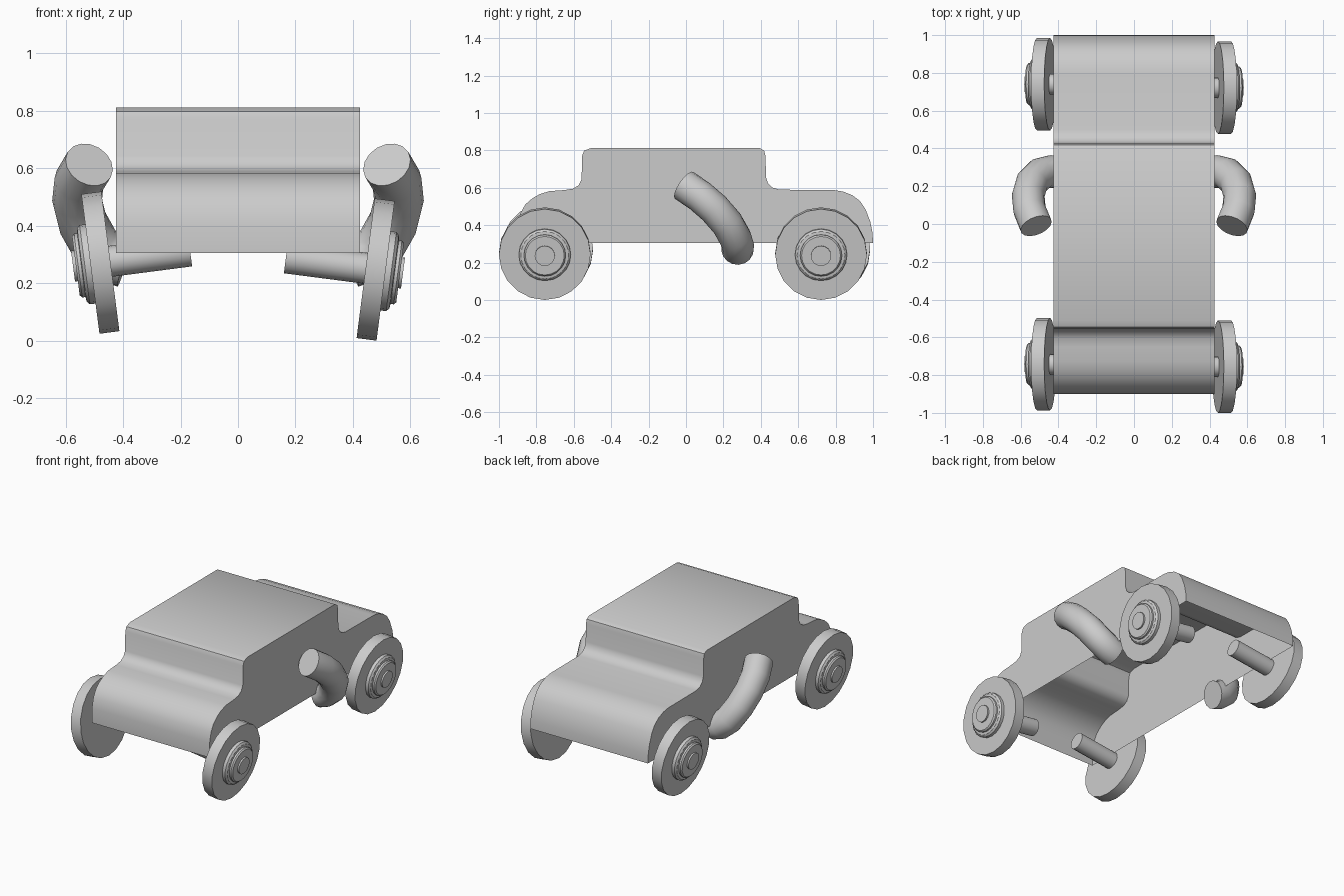
import bpy, bmesh, math
from mathutils import Vector, Matrix

if "Cube" in bpy.data.objects:
    bpy.data.objects.remove(bpy.data.objects["Cube"])


def finish(name, bm, angle=35):
    bmesh.ops.recalc_face_normals(bm, faces=bm.faces)
    me = bpy.data.meshes.new(name)
    bm.to_mesh(me)
    bm.free()
    ob = bpy.data.objects.new(name, me)
    bpy.context.collection.objects.link(ob)
    bpy.ops.object.select_all(action='DESELECT')
    ob.select_set(True)
    bpy.context.view_layer.objects.active = ob
    bpy.ops.object.shade_smooth_by_angle(angle=math.radians(angle))
    return ob


def bridge(bm, a, b):
    for i in range(len(a)):
        j = (i + 1) % len(a)
        bm.faces.new((a[i], a[j], b[j], b[i]))


def lathe(name, profile, matrix, sides=20):
    # profile: (radius, distance along local x), closed by a cap at each end
    bm = bmesh.new()
    rings = []
    for r, d in profile:
        ring = []
        for i in range(sides):
            t = 2 * math.pi * i / sides
            ring.append(bm.verts.new(matrix @ Vector((d, r * math.cos(t), r * math.sin(t)))))
        rings.append(ring)
    for a, b in zip(rings, rings[1:]):
        bridge(bm, a, b)
    bm.faces.new(rings[0])
    bm.faces.new(rings[-1])
    return finish(name, bm)


# body: side profile stretched across x, open underneath
profile = [(-.90, .305), (-.90, .40), (-.885, .465), (-.86, .51), (-.82, .545), (-.78, .567),
           (-.73, .582), (-.65, .588), (-.605, .595), (-.575, .613), (-.558, .645),
           (-.556, .77), (-.545, .798), (-.51, .812),
           (.395, .812), (.418, .798), (.425, .77), (.428, .655), (.438, .625), (.46, .602),
           (.50, .59), (.79, .588), (.84, .58), (.89, .56), (.93, .53), (.96, .485),
           (.985, .42), (.997, .36), (1.0, .305)]
bm = bmesh.new()
left = [bm.verts.new((-.425, y, z)) for y, z in profile]
right = [bm.verts.new((.425, y, z)) for y, z in profile]
for i in range(len(profile) - 1):
    bm.faces.new((left[i], left[i + 1], right[i + 1], right[i]))
bm.faces.new(left)
bm.faces.new(right)
bm.normal_update()
finish("body", bm)

# wheels with stepped hubs and stub axles, leaning outward at the top
tyre = [(.245, -.035), (.245, .035)]
hub = [(.139, .03), (.139, .055), (.128, .065), (.112, .067), (.112, .078), (.104, .086)]
axle = [(.054, -.315), (.054, .096)]
wheels = [("front_right", 1, -.755, .248), ("rear_right", 1, .722, .248),
          ("front_left", -1, -.742, .272), ("rear_left", -1, .740, .272)]
for label, side, y, z in wheels:
    place = (Matrix.Translation((.479 * side, y, z)) @ Matrix.Diagonal((side, 1, 1, 1))
             @ Matrix.Rotation(math.radians(7.4), 4, 'Y'))
    lathe(label + "_wheel", tyre, place)
    lathe(label + "_hub", hub, place)
    lathe(label + "_axle", axle, place, 16)

# curved side pipes
path = [Vector(p) for p in ((.518, -.01, .613), (.553, .075, .555), (.56, .15, .49),
                            (.54, .22, .41), (.495, .265, .33), (.44, .278, .285), (.395, .275, .272))]
for label, side in (("right_pipe", 1), ("left_pipe", -1)):
    bm = bmesh.new()
    rings = []
    n = len(path)
    bend = (path[0] - path[n // 2]).cross(path[-1] - path[n // 2]).normalized()
    for k, p in enumerate(path):
        tangent = (path[min(k + 1, n - 1)] - path[max(k - 1, 0)]).normalized()
        u = (bend - tangent * bend.dot(tangent)).normalized()
        v = tangent.cross(u)
        ring = []
        for i in range(16):
            t = 2 * math.pi * i / 16
            q = p + (u * math.cos(t) + v * math.sin(t)) * .087
            ring.append(bm.verts.new((q.x * side, q.y, q.z)))
        rings.append(ring)
    for a, b in zip(rings, rings[1:]):
        bridge(bm, a, b)
    bm.faces.new(rings[0])
    bm.faces.new(rings[-1])
    finish(label, bm)
